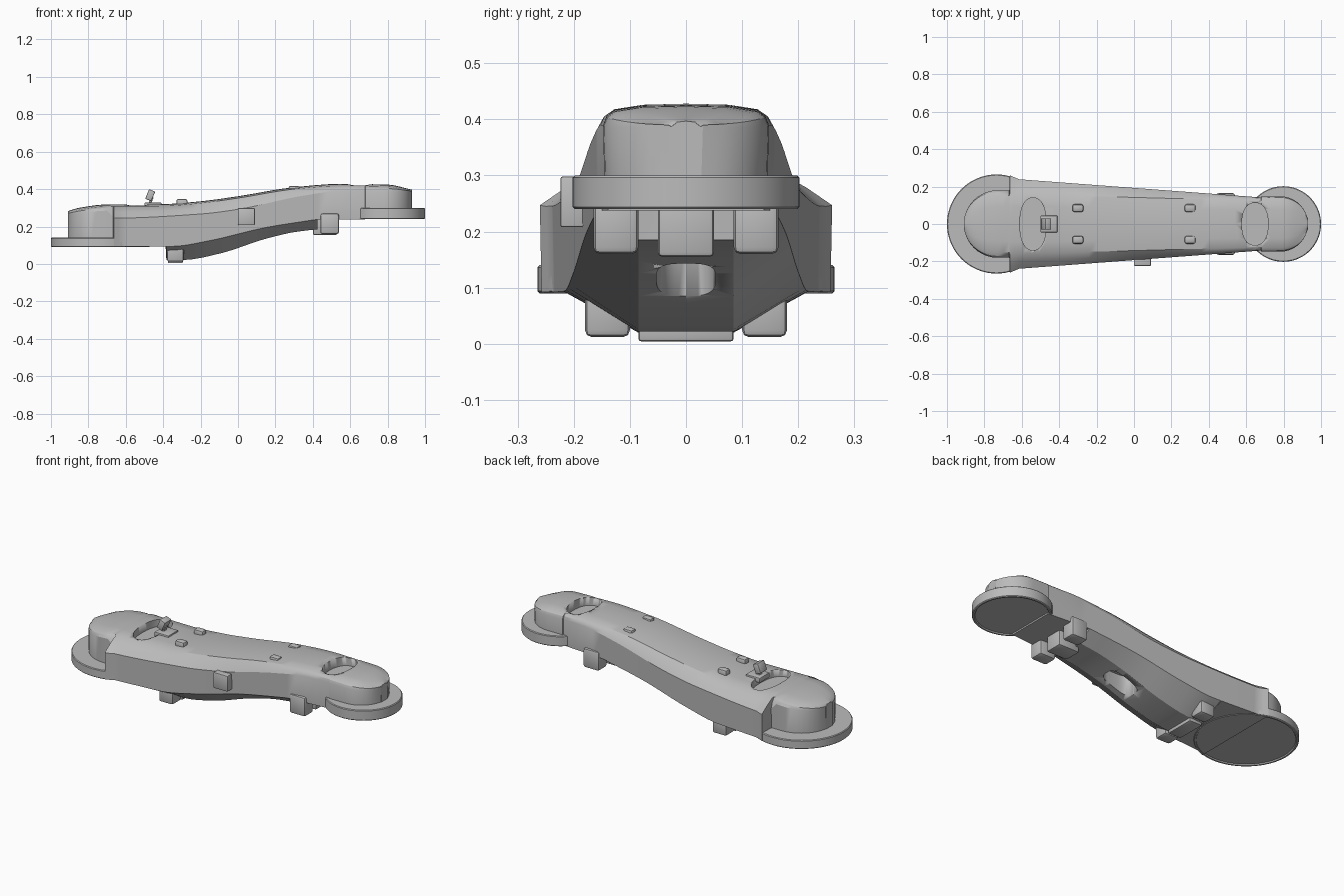
import bpy, bmesh, math
from mathutils import Vector

default = bpy.data.objects.get("Cube")
if default:
    bpy.data.objects.remove(default, do_unlink=True)

grey = bpy.data.materials.new("plain_grey")
grey.use_nodes = True
grey.diffuse_color = (0.5, 0.5, 0.5, 1)
grey.node_tree.nodes["Principled BSDF"].inputs["Base Color"].default_value = grey.diffuse_color


def finish(name, bm, angle=30):
    bmesh.ops.recalc_face_normals(bm, faces=bm.faces)
    mesh = bpy.data.meshes.new(name)
    bm.to_mesh(mesh)
    bm.free()
    mesh.materials.append(grey)
    obj = bpy.data.objects.new(name, mesh)
    bpy.context.collection.objects.link(obj)
    bpy.ops.object.select_all(action='DESELECT')
    obj.select_set(True)
    bpy.context.view_layer.objects.active = obj
    bpy.ops.object.shade_smooth_by_angle(angle=math.radians(angle))
    return obj


def curve(points, x):
    """Smooth monotone interpolation through (x, value) points."""
    if x <= points[0][0]:
        return points[0][1]
    last = len(points) - 1
    for i in range(last):
        (xa, a), (xb, b) = points[i], points[i + 1]
        if x <= xb:
            width = xb - xa
            slope = (b - a) / width

            def tangent(j):
                if j == 0 or j == last:
                    return slope
                (x0, v0), (x1, v1), (x2, v2) = points[j - 1:j + 2]
                s, t = (v1 - v0) / (x1 - x0), (v2 - v1) / (x2 - x1)
                return 0 if s * t <= 0 else 2 * s * t / (s + t)

            t = (x - xa) / width
            ma, mb = tangent(i) * width, tangent(i + 1) * width
            return (a + t * ma + t * t * (3 * (b - a) - 2 * ma - mb)
                    + t ** 3 * (2 * (a - b) + ma + mb))
    return points[-1][1]


def box(name, low, high, bevel=0.008, tilt=0):
    bm = bmesh.new()
    bmesh.ops.create_cube(bm, size=1)
    low, high = Vector(low), Vector(high)
    bmesh.ops.scale(bm, vec=high - low, verts=bm.verts)
    bmesh.ops.bevel(bm, geom=bm.edges[:], offset=bevel, segments=2, affect='EDGES', profile=0.5)
    obj = finish(name, bm)
    obj.location = (low + high) / 2
    obj.rotation_euler.y = tilt
    return obj


def oval_prism(name, x, rx, ry, z0, z1, power=2, steps=48):
    bm = bmesh.new()
    rings = []
    for z in (z0, z1):
        ring = []
        for i in range(steps):
            a = math.tau * i / steps
            c, s = math.cos(a), math.sin(a)
            ring.append(bm.verts.new((
                x + rx * math.copysign(abs(c) ** (2 / power), c),
                ry * math.copysign(abs(s) ** (2 / power), s), z)))
        rings.append(ring)
        bm.faces.new(ring)
    for i in range(steps):
        j = (i + 1) % steps
        bm.faces.new((rings[0][i], rings[0][j], rings[1][j], rings[1][i]))
    return finish(name, bm)


# Lengthwise outlines of the arm
top = [(-.91, .28), (-.85, .298), (-.7, .316), (-.4, .318), (-.2, .333),
       (0, .36), (.3, .408), (.55, .426), (.8, .422), (.93, .395)]
crease = [(-.91, .262), (-.69, .285), (-.66, .245), (-.2, .267),
          (0, .292), (.35, .365), (.55, .39), (.93, .385)]
wall_base = [(-.66, .092), (-.35, .094), (-.15, .125), (.15, .195), (.42, .238)]
belly = [(-.38, .02), (-.28, .022), (-.1, .055), (.15, .135), (.3, .17), (.42, .185)]

HEEL, NECK = -.665, .68
HEEL_R, NECK_R = .18, .148


def section(x):
    """Half section from the top centre to the bottom centre."""
    z = curve(top, x)
    if x < HEEL:
        d = min(0, x + .73) / HEEL_R
        w = max(.03, HEEL_R * math.sqrt(max(0, 1 - d * d)))
        base = low = .12
        flat = w * .85
        low_w = w * .5
    elif x > NECK:
        d = max(0, x - .782) / NECK_R
        w = max(.03, NECK_R * math.sqrt(max(0, 1 - d * d)))
        base = low = .28
        flat = w * .86
        low_w = w * .5
    else:
        w = .238 - .075 * (x + .6)
        w += .018 * max(0, 1 - (x - HEEL) / .05)
        base = curve(wall_base, x)
        low = curve(belly, x) if -.385 < x < .425 else base
        flat = .16 - .027 * (x + .66)
        low_w = .085
    edge = min(curve(crease, x), z - .01)
    shoulder = z - .008
    return [(0, z + .002), (flat * .6, z), (flat, shoulder),
            ((flat + w) / 2 + .004, shoulder * .45 + edge * .55 + .004),
            (w, edge), (w - .003, base), (low_w, low), (0, low)]


# Arm shell: closed loft along x, denser at the rounded ends
stations = [-.91 + HEEL_R * (1 - math.cos(math.pi / 2 * i / 10)) for i in range(11)]
stations += [-.70, HEEL - .002, HEEL + .001, -.64, -.615]
stations += [-.59 + .04 * i for i in range(5)] + [-.387, -.383]
stations += [-.36 + .04 * i for i in range(20)]
stations += [.424, .426, .48, .54, .6, .65, NECK - .001, NECK + .001, .73]
stations += [.782 + NECK_R * math.sin(math.pi / 2 * i / 10) for i in range(11)]
bm = bmesh.new()
rings = []
for x in stations:
    half = section(x)
    loop = half + [(-y, z) for y, z in half[-2:0:-1]]
    rings.append([bm.verts.new((x, y, z)) for y, z in loop])
for a, b in zip(rings, rings[1:]):
    for i in range(len(a)):
        j = (i + 1) % len(a)
        bm.faces.new((a[i], a[j], b[j], b[i]))
bm.faces.new(rings[0])
bm.faces.new(rings[-1])
arm = finish("arm_shell", bm)

# Recesses in the top and the oval port in the belly
cutters = [oval_prism("heel_recess_cut", -.54, .07, .14, .275, .5, 2.3),
           oval_prism("neck_recess_cut", .647, .07, .113, .375, .6, 2.3),
           oval_prism("belly_port_cut", .09, .09, .053, -.1, .2, 3)]
for cutter in cutters:
    cutter.hide_render = True
    mod = arm.modifiers.new("cut", 'BOOLEAN')
    mod.object = cutter
    mod.solver = 'EXACT'
    bpy.ops.object.select_all(action='DESELECT')
    bpy.context.view_layer.objects.active = arm
    arm.select_set(True)
    bpy.ops.object.modifier_apply(modifier=mod.name)
    bpy.data.objects.remove(cutter, do_unlink=True)


# Round end plates with a thin lip around the underside
def end_plate(name, x, r, z0, z1):
    rows = [(r - .016, z0 + .006), (r - .012, z0), (r - .004, z0),
            (r, z0 + .004), (r, z1 - .004), (r - .004, z1)]
    steps = 72
    bm = bmesh.new()
    loops = [[bm.verts.new((x + rr * math.cos(math.tau * i / steps),
                            rr * math.sin(math.tau * i / steps), z))
              for i in range(steps)] for rr, z in rows]
    for a, b in zip(loops, loops[1:]):
        for i in range(steps):
            j = (i + 1) % steps
            bm.faces.new((a[i], a[j], b[j], b[i]))
    bm.faces.new(loops[0])
    bm.faces.new(loops[-1])
    return finish(name, bm)


end_plate("heel_plate", -.735, .265, .09, .14)
end_plate("neck_plate", .798, .202, .24, .3)

# Paired feet under the arm and studs on top
for side, s in (("left", 1), ("right", -1)):
    def pair(name, x0, x1, y0, y1, z0, z1, bevel=.012):
        ya, yb = sorted((s * y0, s * y1))
        box(side + "_" + name, (x0, ya, z0), (x1, yb, z1), bevel)

    pair("heel_foot", -.38, -.29, .1, .18, .012, .12)
    pair("neck_foot", .44, .54, .085, .165, .16, .27)
    pair("heel_stud", -.33, -.27, .064, .106, .3, .348)
    pair("neck_stud", .27, .33, .064, .106, .38, .418)

# Central blocks, side button and the small latch by the heel recess
box("neck_block", (.4, -.05, .155), (.53, .05, .27))
box("heel_keel", (-.375, -.085, .004), (-.295, .085, .05), .006)
box("side_button", (0, -.224, .208), (.09, -.17, .298), .004)
box("latch_tab", (-.487, -.03, .34), (-.452, .03, .395), .004, .4)
box("latch_stem", (-.475, -.012, .3), (-.462, .012, .36), .003, .4)
box("latch_base", (-.5, -.045, .3), (-.41, .045, .328), .004)
